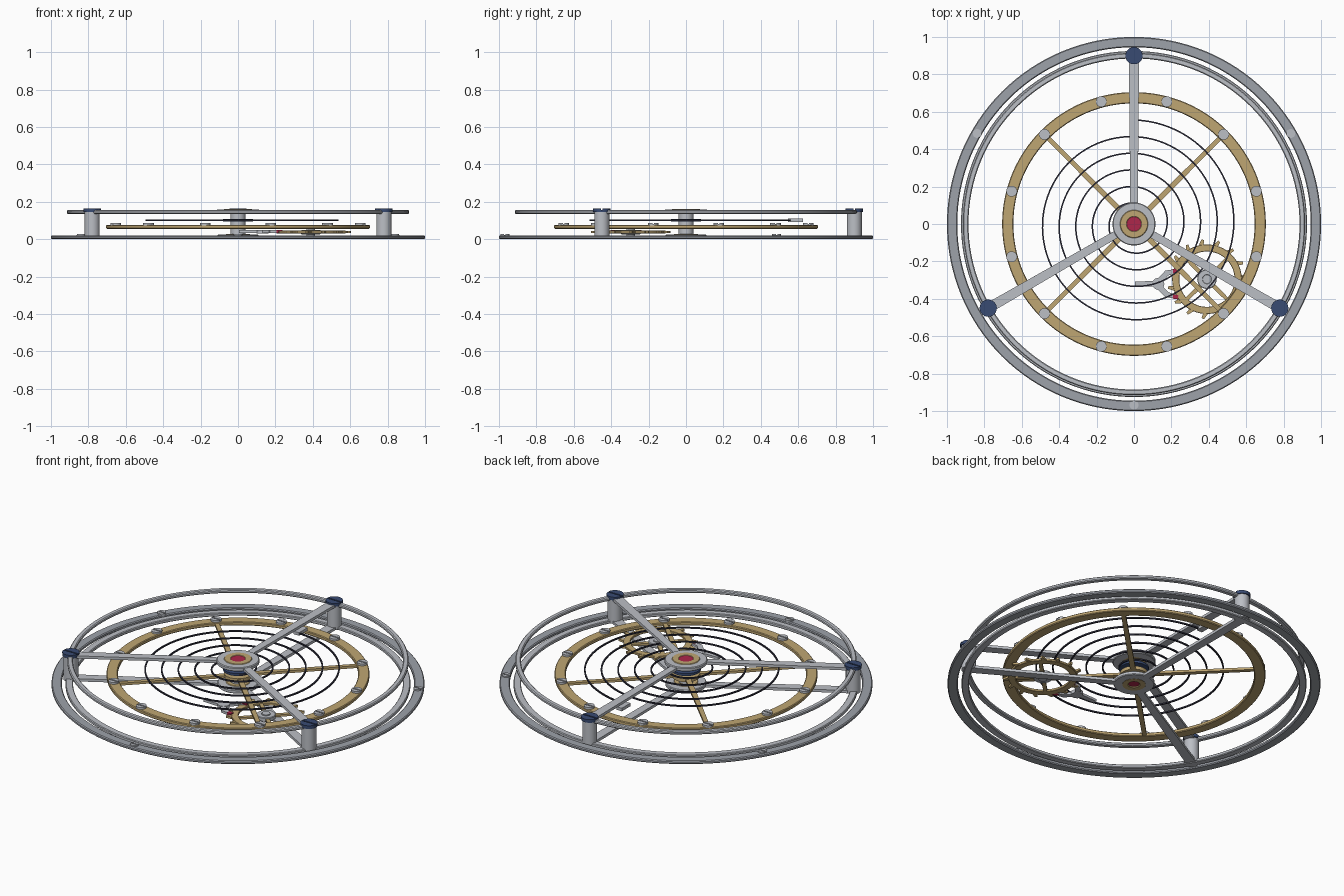
import bpy, bmesh
from math import sin, cos, pi, radians, atan2, hypot, asin

if "Cube" in bpy.data.objects:
    bpy.data.objects.remove(bpy.data.objects["Cube"])


def mat(name, rgb):
    m = bpy.data.materials.new(name)
    m.diffuse_color = (*rgb, 1)
    m.use_nodes = True
    m.node_tree.nodes["Principled BSDF"].inputs["Base Color"].default_value = m.diffuse_color
    return m


STEEL = mat("steel", (0.50, 0.52, 0.56))
DARK = mat("dark_steel", (0.34, 0.36, 0.40))
GOLD = mat("brass", (0.52, 0.38, 0.17))
BLUE = mat("blued_steel", (0.04, 0.07, 0.17))
RUBY = mat("ruby", (0.42, 0.02, 0.07))
BLACK = mat("spring_steel", (0.03, 0.03, 0.05))


def finish(name, bm, m, smooth=True):
    bmesh.ops.recalc_face_normals(bm, faces=bm.faces[:])
    me = bpy.data.meshes.new(name)
    bm.to_mesh(me)
    bm.free()
    ob = bpy.data.objects.new(name, me)
    bpy.context.collection.objects.link(ob)
    me.materials.append(m)
    if smooth:
        bpy.ops.object.select_all(action='DESELECT')
        ob.select_set(True)
        bpy.context.view_layer.objects.active = ob
        bpy.ops.object.shade_smooth_by_angle(angle=radians(30))
    return ob


def prism(bm, pts, z0, z1):
    f = bm.faces.new([bm.verts.new((x, y, z0)) for x, y in pts])
    ext = bmesh.ops.extrude_face_region(bm, geom=[f], use_keep_orig=True)['geom']
    for v in ext:
        if isinstance(v, bmesh.types.BMVert):
            v.co.z = z1


def disc(bm, r, z0, z1, c=(0, 0), n=32):
    prism(bm, [(c[0] + r * cos(2 * pi * i / n), c[1] + r * sin(2 * pi * i / n))
               for i in range(n)], z0, z1)


def ring(bm, r0, r1, z0, z1, ch=0.0, c=(0, 0), n=128):
    # lathed rectangular section with chamfered corners
    if ch:
        sec = [(r0 + ch, z0), (r1 - ch, z0), (r1, z0 + ch), (r1, z1 - ch),
               (r1 - ch, z1), (r0 + ch, z1), (r0, z1 - ch), (r0, z0 + ch)]
    else:
        sec = [(r0, z0), (r1, z0), (r1, z1), (r0, z1)]
    rows = [[bm.verts.new((c[0] + r * cos(2 * pi * i / n), c[1] + r * sin(2 * pi * i / n), z))
             for r, z in sec] for i in range(n)]
    k = len(sec)
    for i in range(n):
        a, b = rows[i], rows[(i + 1) % n]
        for j in range(k):
            bm.faces.new((a[j], b[j], b[(j + 1) % k], a[(j + 1) % k]))


def bar(bm, p, q, w0, w1, z0, z1):
    dx, dy = q[0] - p[0], q[1] - p[1]
    d = hypot(dx, dy)
    nx, ny = -dy / d / 2, dx / d / 2
    prism(bm, [(p[0] + nx * w0, p[1] + ny * w0), (p[0] - nx * w0, p[1] - ny * w0),
               (q[0] - nx * w1, q[1] - ny * w1), (q[0] + nx * w1, q[1] + ny * w1)], z0, z1)


def screw(bm, c, r, z0, z1, slot=0.004):
    # full disc with two D-shaped lands leaving a slot
    zm = z0 + (z1 - z0) * 0.6
    disc(bm, r, z0, zm, c, 24)
    a = asin(slot / r)
    for off in (0, pi):
        prism(bm, [(c[0] + r * cos(off + a + (pi - 2 * a) * i / 12),
                    c[1] + r * sin(off + a + (pi - 2 * a) * i / 12)) for i in range(13)], zm, z1)


def polar(r, deg):
    return (r * cos(radians(deg)), r * sin(radians(deg)))


def make(name, m, fn, *args, **kw):
    bm = bmesh.new()
    fn(bm, *args, **kw)
    return finish(name, bm, m)


# fixed outer ring and its screws
make("outer_ring", DARK, ring, 0.945, 1.0, 0, 0.02, 0.005)
for i, a in enumerate((30, 150, 270)):
    make(f"ring_screw_{i}", STEEL, screw, polar(0.968, a), 0.024, 0.015, 0.027)

# cage: lower and upper rings, hubs, arms, pillars, blued screws
make("lower_cage_ring", STEEL, ring, 0.885, 0.925, 0.0, 0.02, 0.004)
make("upper_cage_ring", STEEL, ring, 0.885, 0.915, 0.135, 0.155, 0.005)
make("lower_hub", STEEL, ring, 0.05, 0.11, 0.003, 0.025, 0.004, n=64)
make("upper_hub", STEEL, ring, 0.06, 0.115, 0.136, 0.159, 0.004, n=64)
for i, a in enumerate((90, 210, 330)):
    make(f"upper_arm_{i}", STEEL, bar, polar(0.1, a), polar(0.9, a), 0.04, 0.055, 0.138, 0.154)
    make(f"lower_arm_{i}", STEEL, bar, polar(0.09, a), polar(0.9, a), 0.04, 0.055, 0.003, 0.019)
    make(f"pillar_{i}", STEEL, disc, 0.04, 0.004, 0.15, polar(0.9, a))
    make(f"pillar_screw_{i}", BLUE, screw, polar(0.9, a), 0.046, 0.145, 0.164)

# jewels in their settings
make("upper_jewel_setting", GOLD, ring, 0.038, 0.075, 0.14, 0.162, 0.003, n=48)
make("upper_jewel", RUBY, disc, 0.04, 0.142, 0.16)
make("lower_jewel_setting", GOLD, ring, 0.03, 0.065, 0.002, 0.028, 0.003, n=48)
make("lower_jewel", RUBY, disc, 0.032, 0.008, 0.024)

# balance wheel with rim screws
make("balance_rim", GOLD, ring, 0.645, 0.705, 0.055, 0.076, 0.004)
bm = bmesh.new()
for a in (45, 135, 225, 315):
    bar(bm, polar(0.05, a), polar(0.655, a), 0.03, 0.024, 0.058, 0.072)
finish("balance_spokes", bm, GOLD)
make("balance_hub", GOLD, disc, 0.075, 0.056, 0.076)
make("balance_staff", STEEL, disc, 0.04, 0.024, 0.142)
for i in range(12):
    make(f"balance_screw_{i}", STEEL, screw, polar(0.677, 15 + 30 * i), 0.029, 0.074, 0.087)

# hairspring, collet and stud
make("spring_collet", BLUE, disc, 0.08, 0.094, 0.108)
cu = bmesh.new()
N, turns, r0, r1, w, h = 480, 5.4, 0.075, 0.556, 0.004, 0.004
prev = None
for i in range(N + 1):
    t = i / N
    a = pi / 2 - turns * 2 * pi * (1 - t)
    r = r0 + (r1 - r0) * t
    row = [cu.verts.new(((r + dr) * cos(a), (r + dr) * sin(a), 0.101 + dz))
           for dr, dz in ((-w, -h), (w, -h), (w, h), (-w, h))]
    if prev:
        for j in range(4):
            cu.faces.new((prev[j], row[j], row[(j + 1) % 4], prev[(j + 1) % 4]))
    else:
        cu.faces.new(row)
    prev = row
cu.faces.new(prev)
finish("hairspring", cu, BLACK)
make("spring_stud", STEEL, bar, (0, 0.545), (0, 0.625), 0.036, 0.036, 0.092, 0.11)

# escape wheel with slanted teeth
E = (0.39, -0.295)
bm = bmesh.new()
ring(bm, 0.148, 0.186, 0.031, 0.045, 0.002, E, 64)
for a in range(4):
    p, q = polar(0.03, a * 90 + 45), polar(0.155, a * 90 + 45)
    bar(bm, (E[0] + p[0], E[1] + p[1]), (E[0] + q[0], E[1] + q[1]), 0.024, 0.02, 0.032, 0.044)
for a in range(15):
    p, q = polar(0.18, a * 24 + 4), polar(0.212, a * 24)
    bar(bm, (E[0] + p[0], E[1] + p[1]), (E[0] + q[0], E[1] + q[1]), 0.026, 0.014, 0.032, 0.044)
finish("escape_wheel", bm, GOLD)
make("escape_hub", STEEL, ring, 0.022, 0.052, 0.026, 0.05, 0.003, c=E, n=32)
make("escape_pinion", STEEL, disc, 0.023, 0.02, 0.055, E)

# pallet fork: tapered lever, two mirrored arms, ruby pallets
bm = bmesh.new()
bar(bm, (0.005, -0.32), (0.12, -0.32), 0.024, 0.032, 0.034, 0.048)
disc(bm, 0.032, 0.03, 0.05, (0.13, -0.32))
for s in (1, -1):
    bar(bm, (0.12, -0.32), (0.18, -0.32 + s * 0.062), 0.03, 0.03, 0.034, 0.048)
    bar(bm, (0.168, -0.32 + s * 0.056), (0.222, -0.32 + s * 0.068), 0.03, 0.022, 0.034, 0.048)
finish("pallet_fork", bm, STEEL)
for s in (1, -1):
    make(f"pallet_{s}", RUBY, bar, (0.208, -0.32 + s * 0.068), (0.236, -0.32 + s * 0.072),
         0.022, 0.022, 0.032, 0.05)
